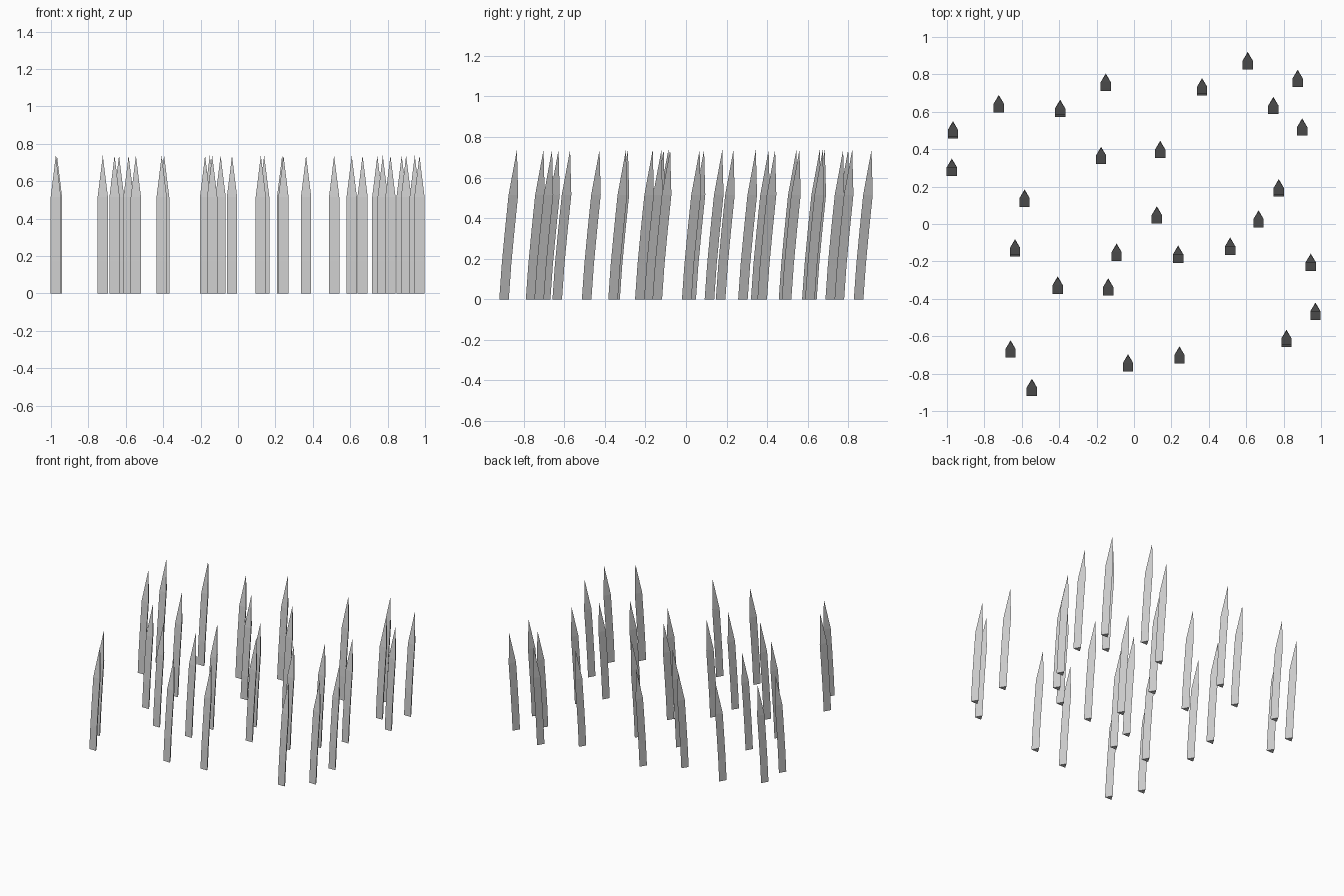
import bpy, bmesh

if "Cube" in bpy.data.objects:
    bpy.data.objects.remove(bpy.data.objects["Cube"])

# Frontmost-to-tip plan positions: centre x and furthest y of each blade
SPOTS = [(.608, .92), (.875, .825), (.364, .78), (-.151, .805), (.745, .68),
         (.899, .565), (-.723, .69), (-.395, .665), (-.968, .55), (-.974, .35),
         (-.176, .413), (.14, .445), (.774, .24), (.122, .095), (.666, .073),
         (-.585, .185), (-.636, -.081), (-.093, -.104), (.236, -.115),
         (.514, -.072), (.945, -.158), (-.408, -.28), (-.138, -.29),
         (.97, -.42), (.815, -.565), (.243, -.654), (-.032, -.696),
         (-.66, -.622), (-.546, -.827)]
HALF_W, DEPTH, REACH = .0275, .047, .093

# Forward bend of the blade: (lean, height) per ring, then the tip
RINGS = [(0, 0), (.012, .17), (.028, .34), (.046, .515)]
TIP = (.087, .737)


def blade_mesh():
    """Triangular prism bent along the rings and closed to a point."""
    bm = bmesh.new()
    rings = [[bm.verts.new(p) for p in ((-HALF_W, y, z), (HALF_W, y, z), (0, y + DEPTH, z))]
             for y, z in RINGS]
    tip = bm.verts.new((0, *TIP))
    bm.faces.new(rings[0])
    for a, b in zip(rings, rings[1:]):
        for i in range(3):
            j = (i + 1) % 3
            bm.faces.new((a[i], a[j], b[j], b[i]))
    for i in range(3):
        bm.faces.new((rings[-1][i], rings[-1][(i + 1) % 3], tip))
    bmesh.ops.recalc_face_normals(bm, faces=bm.faces)
    me = bpy.data.meshes.new("grass_blade")
    bm.to_mesh(me)
    bm.free()
    return me


# Scatter the blades, all sharing one mesh
mesh = blade_mesh()
for n, (x, y) in enumerate(SPOTS, 1):
    ob = bpy.data.objects.new(f"grass_blade_{n:02d}", mesh)
    ob.location = (x, y - REACH, 0)
    bpy.context.collection.objects.link(ob)
